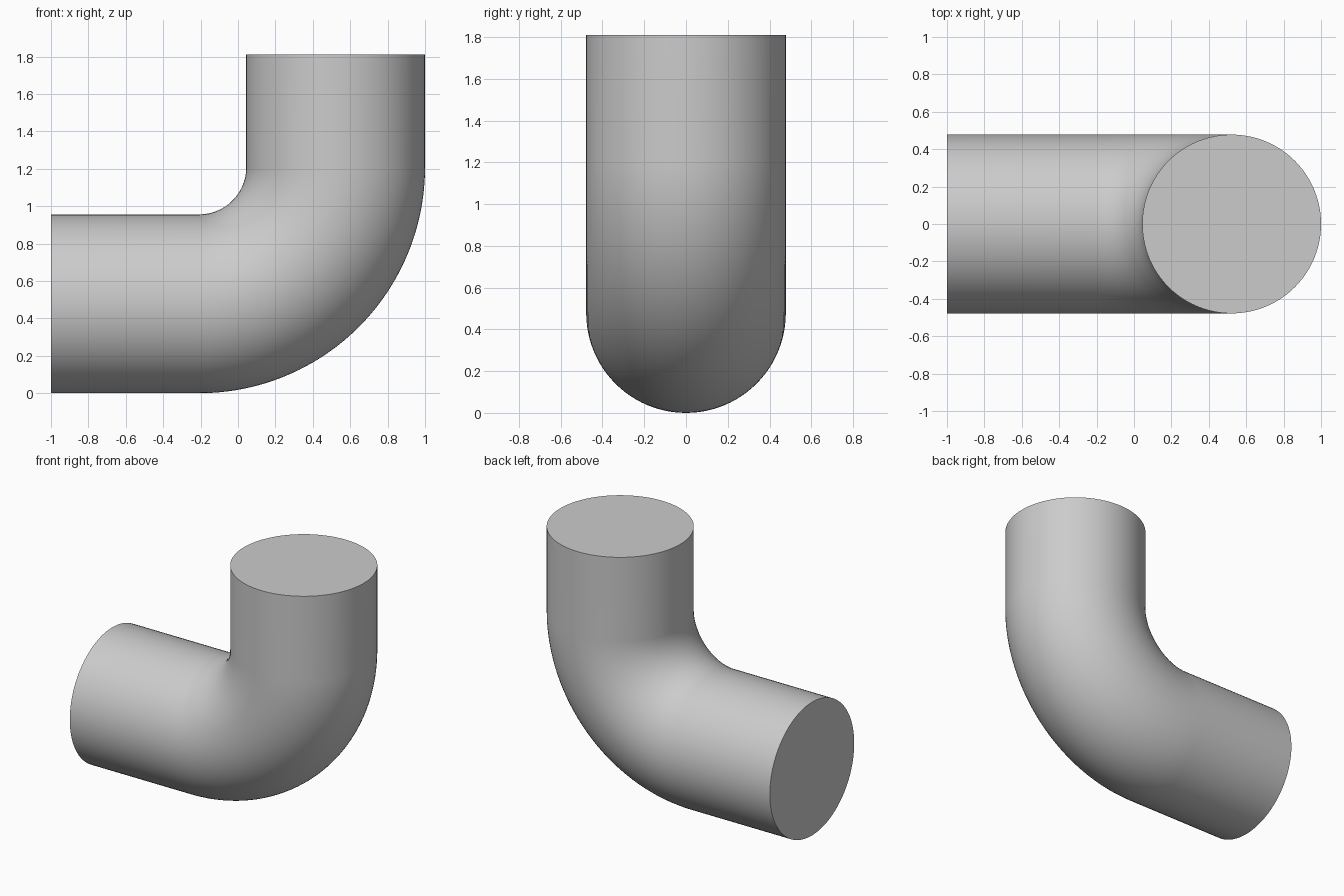
import bpy, bmesh, math
from mathutils import Vector

if "Cube" in bpy.data.objects:
    bpy.data.objects.remove(bpy.data.objects["Cube"])

RADIUS = 0.478            # pipe radius
BEND = 0.73               # centreline bend radius
CX, CZ = -0.208, 1.208    # bend centre
HEIGHT = 1.81
SIDES, STEPS = 96, 48

grey = bpy.data.materials.new("light grey")
grey.diffuse_color = (0.6, 0.6, 0.6, 1)
grey.use_nodes = True
grey.node_tree.nodes["Principled BSDF"].inputs["Base Color"].default_value = grey.diffuse_color

# Centreline stations: (point, outward direction in the bend plane)
stations = [(Vector((-1, 0, CZ - BEND)), Vector((0, 0, -1)))]
for i in range(STEPS + 1):
    a = math.pi / 2 * i / STEPS
    out = Vector((math.sin(a), 0, -math.cos(a)))
    stations.append((Vector((CX, 0, CZ)) + out * BEND, out))
stations.append((Vector((CX + BEND, 0, HEIGHT)), Vector((1, 0, 0))))

# Sweep a circle along the stations
bm = bmesh.new()
side = Vector((0, 1, 0))
rings = []
for centre, out in stations:
    ring = []
    for k in range(SIDES):
        t = 2 * math.pi * k / SIDES
        ring.append(bm.verts.new(centre + RADIUS * (out * math.cos(t) + side * math.sin(t))))
    rings.append(ring)
for r0, r1 in zip(rings, rings[1:]):
    for k in range(SIDES):
        n = (k + 1) % SIDES
        bm.faces.new((r0[k], r0[n], r1[n], r1[k]))

# Flat end caps
bm.faces.new(rings[0])
bm.faces.new(rings[-1])
bmesh.ops.recalc_face_normals(bm, faces=bm.faces[:])

mesh = bpy.data.meshes.new("elbow_pipe")
bm.to_mesh(mesh)
bm.free()
mesh.materials.append(grey)
pipe = bpy.data.objects.new("elbow_pipe", mesh)
bpy.context.collection.objects.link(pipe)

# Smooth walls, crisp cap edges
bpy.context.view_layer.objects.active = pipe
pipe.select_set(True)
bpy.ops.object.shade_smooth_by_angle(angle=math.radians(30))
